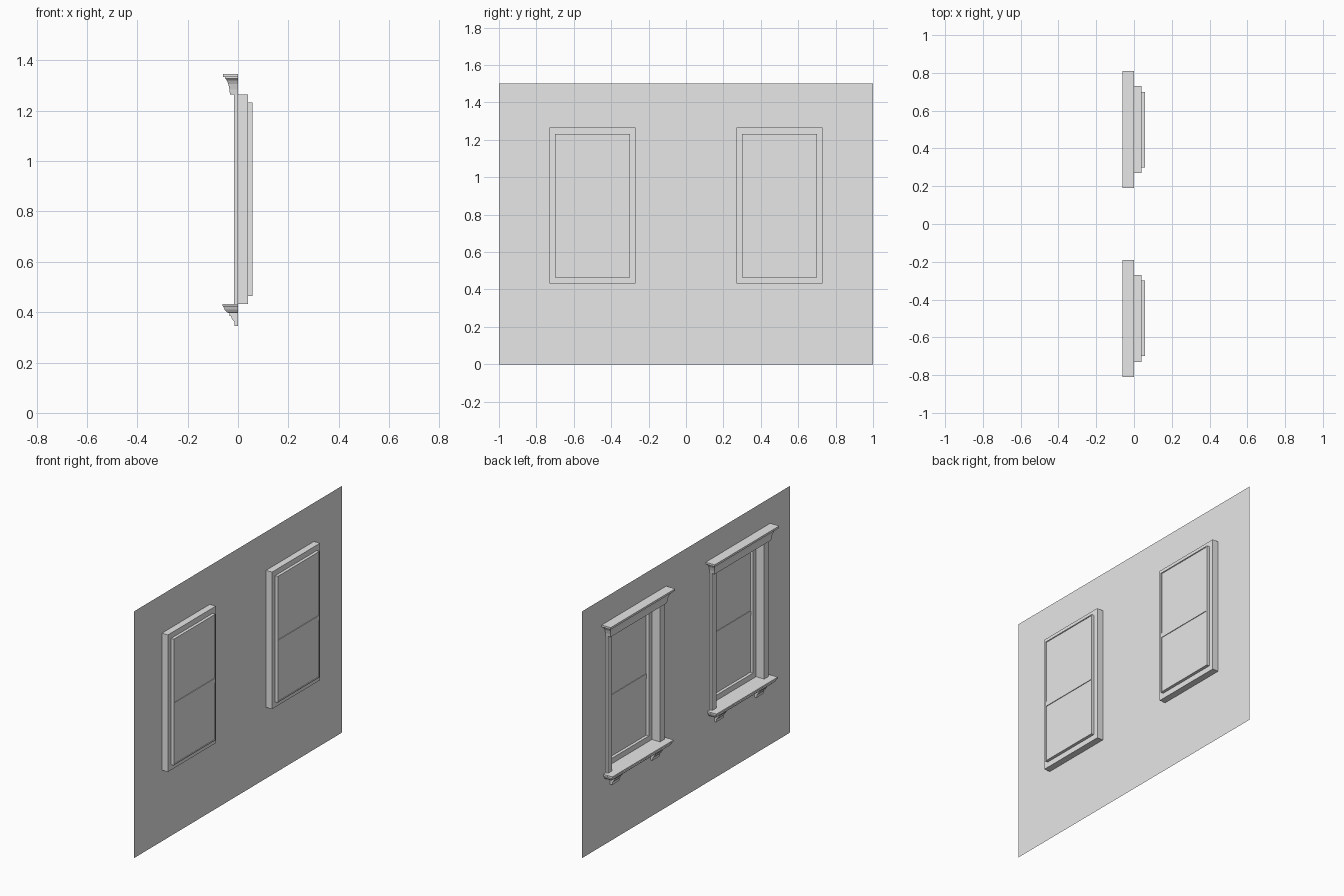
import bpy, bmesh

cube = bpy.data.objects.get("Cube")
if cube:
    bpy.data.objects.remove(cube, do_unlink=True)

paint = bpy.data.materials.new("light_grey_plaster")
paint.use_nodes = True
paint.diffuse_color = (0.8, 0.8, 0.8, 1)
paint.node_tree.nodes["Principled BSDF"].inputs["Base Color"].default_value = (0.8, 0.8, 0.8, 1)

SILL, HEAD = 0.432, 1.265      # opening height range
HALF = 0.23                    # opening half width
CENTRES = {"right_end": -0.5, "left_end": 0.5}


def finish(name, bm, recalc=True):
    bmesh.ops.remove_doubles(bm, verts=bm.verts, dist=0.0001)
    if recalc:
        bmesh.ops.recalc_face_normals(bm, faces=bm.faces)
    mesh = bpy.data.meshes.new(name)
    bm.to_mesh(mesh)
    bm.free()
    mesh.materials.append(paint)
    obj = bpy.data.objects.new(name, mesh)
    bpy.context.collection.objects.link(obj)
    return obj


def loft(name, loops, cap_start=False, cap_end=False, closed=True):
    """Bridge successive loops of points, optionally capping the ends."""
    bm = bmesh.new()
    rows = [[bm.verts.new(p) for p in loop] for loop in loops]
    n = len(rows[0])
    for a, b in zip(rows, rows[1:]):
        for i in range(n if closed else n - 1):
            j = (i + 1) % n
            bm.faces.new((a[i], a[j], b[j], b[i]))
    if cap_start:
        bm.faces.new(rows[0][::-1])
    if cap_end:
        bm.faces.new(rows[-1])
    return finish(name, bm)


def prism(name, profile, y0, y1):
    """Extrude an (x, z) profile along y."""
    loops = [[(x, y, z) for x, z in profile] for y in (y0, y1)]
    return loft(name, loops, True, True)


def box(name, x0, x1, y0, y1, z0, z1):
    return prism(name, [(x0, z0), (x1, z0), (x1, z1), (x0, z1)], y0, y1)


def moulding(name, yc, profile, base, spread):
    """Moulding with returned ends; profile is (projection, z), bottom to top."""
    loops = []
    for d, z in profile:
        h = base + (d - profile[0][0]) * spread
        loops.append([(0, yc - h, z), (-d, yc - h, z), (-d, yc + h, z), (0, yc + h, z)])
    return loft(name, loops, True, True, closed=False)


# Wall sheet with two openings
bm = bmesh.new()
ys = [-1] + [c + s * HALF for c in (-0.5, 0.5) for s in (-1, 1)] + [1]
zs = [0, SILL, HEAD, 1.5]
for i in range(len(ys) - 1):
    for k in range(len(zs) - 1):
        if k == 1 and i in (1, 3):
            continue
        corners = [(ys[i], zs[k]), (ys[i], zs[k + 1]), (ys[i + 1], zs[k + 1]), (ys[i + 1], zs[k])]
        bm.faces.new([bm.verts.new((0, y, z)) for y, z in corners])
bmesh.ops.remove_doubles(bm, verts=bm.verts, dist=0.0001)
bmesh.ops.dissolve_limit(bm, angle_limit=0.01, verts=bm.verts, edges=bm.edges)
finish("wall", bm, recalc=False)

CORNICE = [(0.032, HEAD), (0.034, 1.285), (0.038, 1.305), (0.044, 1.32),
           (0.051, 1.328), (0.051, 1.333), (0.06, 1.333), (0.06, 1.345)]
SILL_PROFILE = [(0.035, 0.396), (0.045, 0.4), (0.053, 0.41), (0.058, 0.422),
                (0.061, 0.424), (0.061, SILL)]
CORBEL = [(0, 0.396), (-0.034, 0.396), (-0.034, 0.386), (-0.028, 0.384), (-0.024, 0.372),
          (-0.015, 0.362), (-0.013, 0.345), (0, 0.345)]

for side, c in CENTRES.items():
    # Jamb lining and stepped sash frame, closed by the panes
    steps = [(0, 0, 0), (0, 0, 0.04), (0.03, 0.033, 0.04), (0.03, 0.033, 0.058),
             (0.035, 0.038, 0.058), (0.035, 0.038, 0.054)]
    loops = []
    for iy, iz, x in steps:
        h, z0, z1 = HALF - iy, SILL + iz, HEAD - iz
        loops.append([(x, c - h, z0), (x, c + h, z0), (x, c + h, z1), (x, c - h, z1)])
    loft(side + "_window_frame", loops, cap_end=True)
    box(side + "_meeting_rail", 0.051, 0.058, c - 0.195, c + 0.195, 0.815, 0.843)

    # Exterior trim
    moulding(side + "_cornice", c, CORNICE, 0.272, 1.35)
    moulding(side + "_sill", c, SILL_PROFILE, 0.27, 0.95)
    for s, label in ((-1, "right"), (1, "left")):
        y0, y1 = sorted((c + s * HALF, c + s * 0.27))
        box(f"{side}_{label}_casing", -0.015, 0, y0, y1, SILL, HEAD)
        y0, y1 = sorted((c + s * 0.16, c + s * 0.228))
        prism(f"{side}_{label}_corbel", CORBEL, y0, y1)
